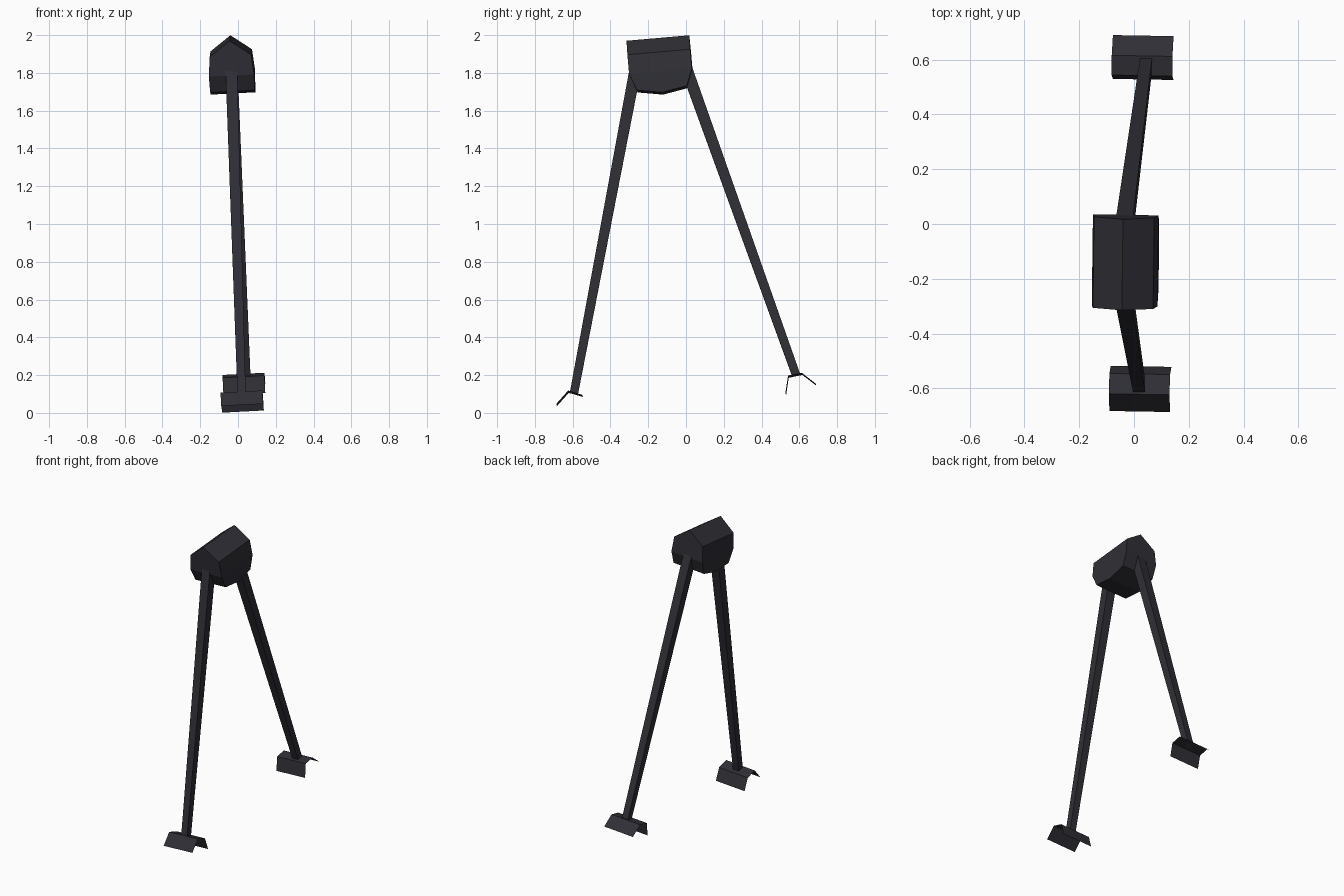
import bpy, bmesh, math
from mathutils import Vector, Matrix

cube = bpy.data.objects.get("Cube")
if cube:
    bpy.data.objects.remove(cube, do_unlink=True)

dark = bpy.data.materials.new("dark_slate")
dark.use_nodes = True
colour = (0.028, 0.028, 0.036, 1)
dark.diffuse_color = colour
dark.node_tree.nodes["Principled BSDF"].inputs["Base Color"].default_value = colour

ROLL, YAW = math.radians(-3), math.radians(-1)


def finish(name, bm):
    mesh = bpy.data.meshes.new(name)
    bm.to_mesh(mesh)
    bm.free()
    mesh.materials.append(dark)
    obj = bpy.data.objects.new(name, mesh)
    bpy.context.collection.objects.link(obj)
    return obj


# Body: gabled block with a chamfered, shallow-keeled underside
def make_body():
    bm = bmesh.new()
    # half length, half width, height of each level below the ridge
    levels = [(0.167, 0.11, 0), (0.167, 0.12, -0.105), (0.132, 0.118, -0.192)]
    for ys in (-1, 1):
        bm.verts.new((0, ys * 0.167, 0.08))
        for length, width, z in levels:
            for xs in (-1, 1):
                bm.verts.new((xs * width, ys * length, z))
    for xs in (-1, 1):
        bm.verts.new((xs * 0.118, 0, -0.215))
    bmesh.ops.convex_hull(bm, input=bm.verts)
    bmesh.ops.dissolve_limit(bm, angle_limit=0.01, verts=bm.verts, edges=bm.edges)
    bmesh.ops.recalc_face_normals(bm, faces=bm.faces)
    tilt = (Matrix.Rotation(YAW, 4, "Z") @ Matrix.Rotation(ROLL, 4, "Y")
            @ Matrix.Rotation(math.radians(5), 4, "X"))
    bm.transform(Matrix.Translation((-0.038, -0.142, 1.905)) @ tilt)
    finish("body", bm)


# Leg: tapered square bar between two points
def make_leg(name, top, bottom):
    top, bottom = Vector(top), Vector(bottom)
    axis = (top - bottom).normalized()
    side = Vector((0, 1, 0)).cross(axis).normalized()
    depth = axis.cross(side)
    bm = bmesh.new()
    rings = []
    for centre, half in ((bottom, 0.022), (top, 0.031)):
        rings.append([bm.verts.new(centre + half * (a * side + b * depth))
                      for a, b in ((-1, -1), (1, -1), (1, 1), (-1, 1))])
    for i in range(4):
        j = (i + 1) % 4
        bm.faces.new((rings[0][i], rings[0][j], rings[1][j], rings[1][i]))
    for ring in rings:
        bm.faces.new(ring)
    bmesh.ops.recalc_face_normals(bm, faces=bm.faces)
    finish(name, bm)


# Foot: thin sheet folded into a flat top with two flaps
def make_foot(name, x, profile):
    bm = bmesh.new()
    mid_y = sum(y for y, z in profile) / len(profile)
    rows = [[bm.verts.new((xs * 0.111, y - mid_y, z)) for xs in (-1, 1)]
            for y, z in profile]
    for a, b in zip(rows, rows[1:]):
        bm.faces.new((a[0], a[1], b[1], b[0]))
    bm.transform(Matrix.Translation((x, mid_y, 0)) @ Matrix.Rotation(YAW, 4, "Z")
                 @ Matrix.Rotation(ROLL, 4, "Y"))
    finish(name, bm)


make_body()
make_leg("front_leg", (-0.036, -0.264, 1.84), (0.019, -0.594, 0.1))
make_leg("back_leg", (-0.034, -0.004, 1.84), (0.044, 0.583, 0.2))
make_foot("front_foot", 0.025,
          [(-0.685, 0.042), (-0.622, 0.113), (-0.548, 0.09), (-0.52, 0.007)])
make_foot("back_foot", 0.04,
          [(0.528, 0.1), (0.542, 0.192), (0.614, 0.207), (0.688, 0.15)])
